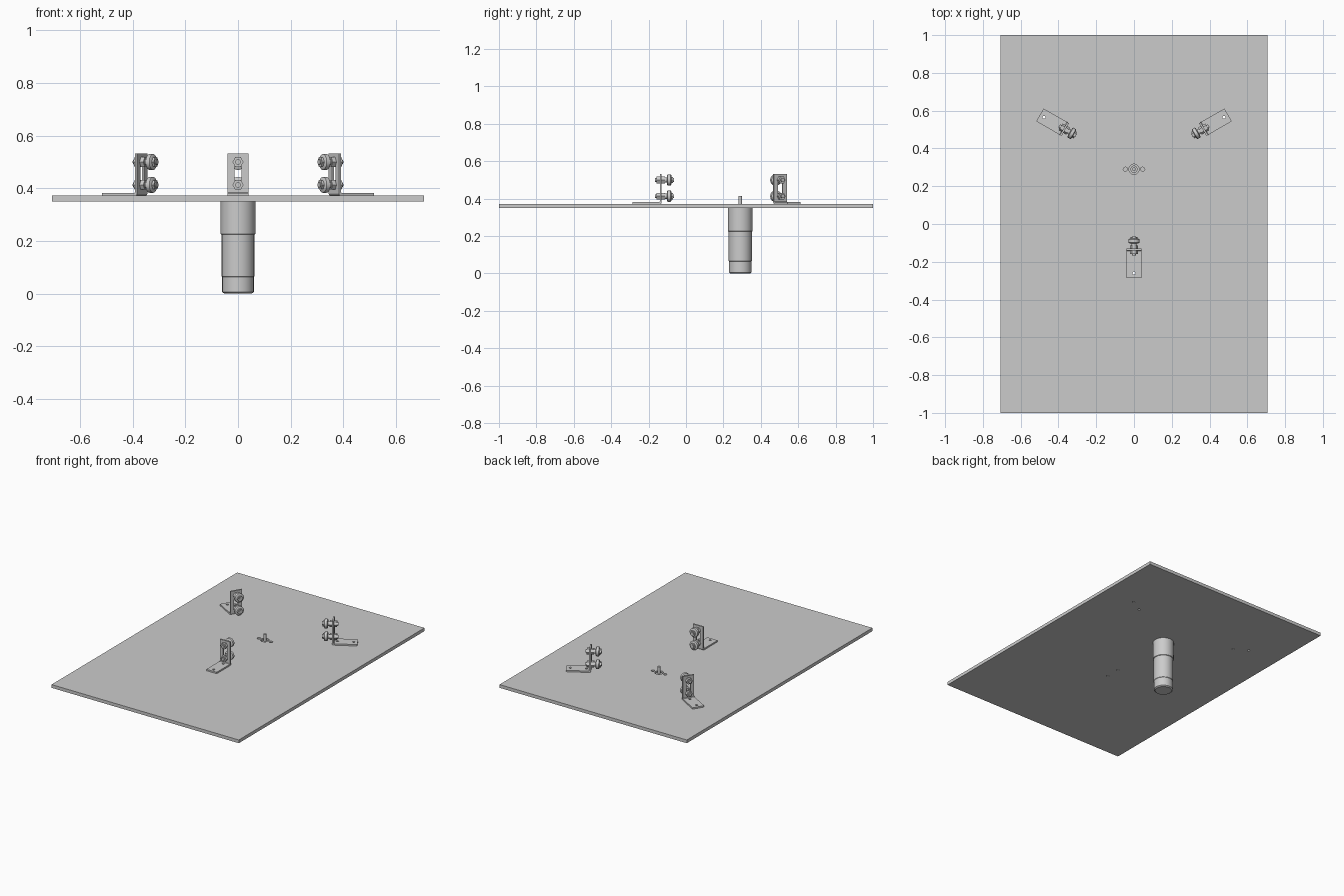
import bpy, bmesh, math
from mathutils import Matrix, Vector

cube = bpy.data.objects.get("Cube")
if cube:
    bpy.data.objects.remove(cube)

grey = bpy.data.materials.new("plain grey")
grey.use_nodes = True
COLOUR = (0.6, 0.6, 0.6, 1)
grey.diffuse_color = COLOUR
grey.node_tree.nodes["Principled BSDF"].inputs["Base Color"].default_value = COLOUR

HUB_Y = 0.29          # shared axis of the motor and the three brackets
BOARD_LOW, BOARD_TOP = 0.35, 0.372
BOLT_HEIGHTS = (0.413, 0.5)
HUB = Matrix.Translation((0, HUB_Y, 0))
# local +z of a lathe turned to point at the hub axis (+y)
INWARD = Matrix.Rotation(-math.pi / 2, 4, 'X')


def finish(name, bm, place=Matrix(), smooth=False):
    bmesh.ops.recalc_face_normals(bm, faces=bm.faces)
    bm.transform(place)
    mesh = bpy.data.meshes.new(name)
    bm.to_mesh(mesh)
    bm.free()
    mesh.materials.append(grey)
    ob = bpy.data.objects.new(name, mesh)
    bpy.context.collection.objects.link(ob)
    if smooth:
        bpy.ops.object.select_all(action='DESELECT')
        ob.select_set(True)
        bpy.context.view_layer.objects.active = ob
        bpy.ops.object.shade_smooth_by_angle(angle=math.radians(35))
    return ob


def lathe(name, profile, place=Matrix(), sides=32, smooth=True):
    """Closed solid from (radius, height) pairs turned about local z."""
    bm = bmesh.new()
    rings = []
    for r, z in profile:
        rings.append([bm.verts.new((r * math.cos(a), r * math.sin(a), z))
                      for a in (2 * math.pi * i / sides for i in range(sides))])
    for low, high in zip(rings, rings[1:]):
        for i in range(sides):
            j = (i + 1) % sides
            bm.faces.new((low[i], low[j], high[j], high[i]))
    bm.faces.new(rings[0][::-1])
    bm.faces.new(rings[-1])
    return finish(name, bm, place, smooth)


def rod(name, r, low, high, place=Matrix(), sides=24, smooth=True):
    return lathe(name, [(r, low), (r, high)], place, sides, smooth)


def extrude(name, outline, vector, place=Matrix()):
    """Solid made by sweeping a flat outline along a vector."""
    bm = bmesh.new()
    face = bm.faces.new([bm.verts.new(p) for p in outline])
    swept = bmesh.ops.extrude_face_region(bm, geom=[face], use_keep_orig=True)
    verts = [v for v in swept["geom"] if isinstance(v, bmesh.types.BMVert)]
    bmesh.ops.translate(bm, verts=verts, vec=vector)
    return finish(name, bm, place)


def cut(ob, cutters):
    """Apply each cutter as a boolean difference, then discard it."""
    bpy.context.view_layer.objects.active = ob
    for cutter in cutters:
        cutter.hide_render = True
        mod = ob.modifiers.new("hole", 'BOOLEAN')
        mod.operation, mod.solver, mod.object = 'DIFFERENCE', 'EXACT', cutter
        bpy.ops.object.modifier_apply(modifier=mod.name)
        bpy.data.objects.remove(cutter)


def screw_holes(place):
    return [rod("hole_cutter", 0.008, 0.3, 0.4,
                place @ Matrix.Translation((0, -r, 0)), 16) for r in (0.45, 0.55)]


placements = [HUB @ Matrix.Rotation(math.radians(a), 4, 'Z') for a in (0, 120, 240)]
names = ("front", "left", "right")

# Base board with shaft, mounting and bracket holes
corners = [(x, y, BOARD_LOW) for x, y in ((-0.706, -1), (0.706, -1), (0.706, 1), (-0.706, 1))]
board = extrude("base_board", corners, (0, 0, BOARD_TOP - BOARD_LOW))
cutters = [rod("shaft_hole_cutter", 0.027, 0.3, 0.4, HUB, 32)]
cutters += [rod("mount_hole_cutter", 0.011, 0.3, 0.4,
                HUB @ Matrix.Translation((x, 0, 0)), 16) for x in (-0.046, 0.046)]
for place in placements:
    cutters += screw_holes(place)
cut(board, cutters)

# Motor hanging under the board
lathe("motor_body", [(0.052, 0), (0.06, 0.006), (0.06, 0.064), (0.062, 0.066),
                     (0.062, 0.225)], HUB, 48)
lathe("gearbox", [(0.064, 0.225), (0.066, 0.227), (0.066, BOARD_LOW)], HUB, 48)
rod("gearbox_boss", 0.019, 0.345, 0.366, HUB)
rod("drive_shaft", 0.009, 0.36, 0.414, HUB)

for name, place in zip(names, placements):
    # Folded sheet bracket with a small rounded bend
    outline = [(0.575, 0.372), (0.575, 0.382), (0.433, 0.382), (0.43, 0.385),
               (0.43, 0.532), (0.42, 0.532), (0.42, 0.38), (0.423, 0.374), (0.428, 0.372)]
    bracket = extrude(name + "_bracket", [(-0.039, -r, z) for r, z in outline],
                      (0.078, 0, 0), place)
    slot = []
    for z, start in ((BOLT_HEIGHTS[1], 0), (BOLT_HEIGHTS[0], math.pi)):
        for i in range(9):
            a = start + math.pi * i / 8
            slot.append((0.014 * math.cos(a), -0.45, z + 0.014 * math.sin(a)))
    cut(bracket, [extrude("slot_cutter", slot, (0, 0.05, 0), place)] + screw_holes(place))

    # Two guide rollers bolted through the slot
    for level, z in zip(("lower", "upper"), BOLT_HEIGHTS):
        axis = place @ Matrix.Translation((0, -0.43, z)) @ INWARD
        part = name + "_" + level
        rod(part + "_bolt", 0.0105, -0.026, 0.075, axis, 16)
        rod(part + "_outer_nut", 0.021, -0.018, 0, axis, 6, False)
        rod(part + "_inner_nut", 0.021, 0.01, 0.027, axis, 6, False)
        rod(part + "_spacer", 0.014, 0.027, 0.042, axis, 20)
        lathe(part + "_roller", [(0.024, 0.038), (0.03, 0.042), (0.03, 0.058),
                                 (0.024, 0.062)], axis)
        rod(part + "_bolt_head", 0.019, 0.062, 0.071, axis, 6, False)
